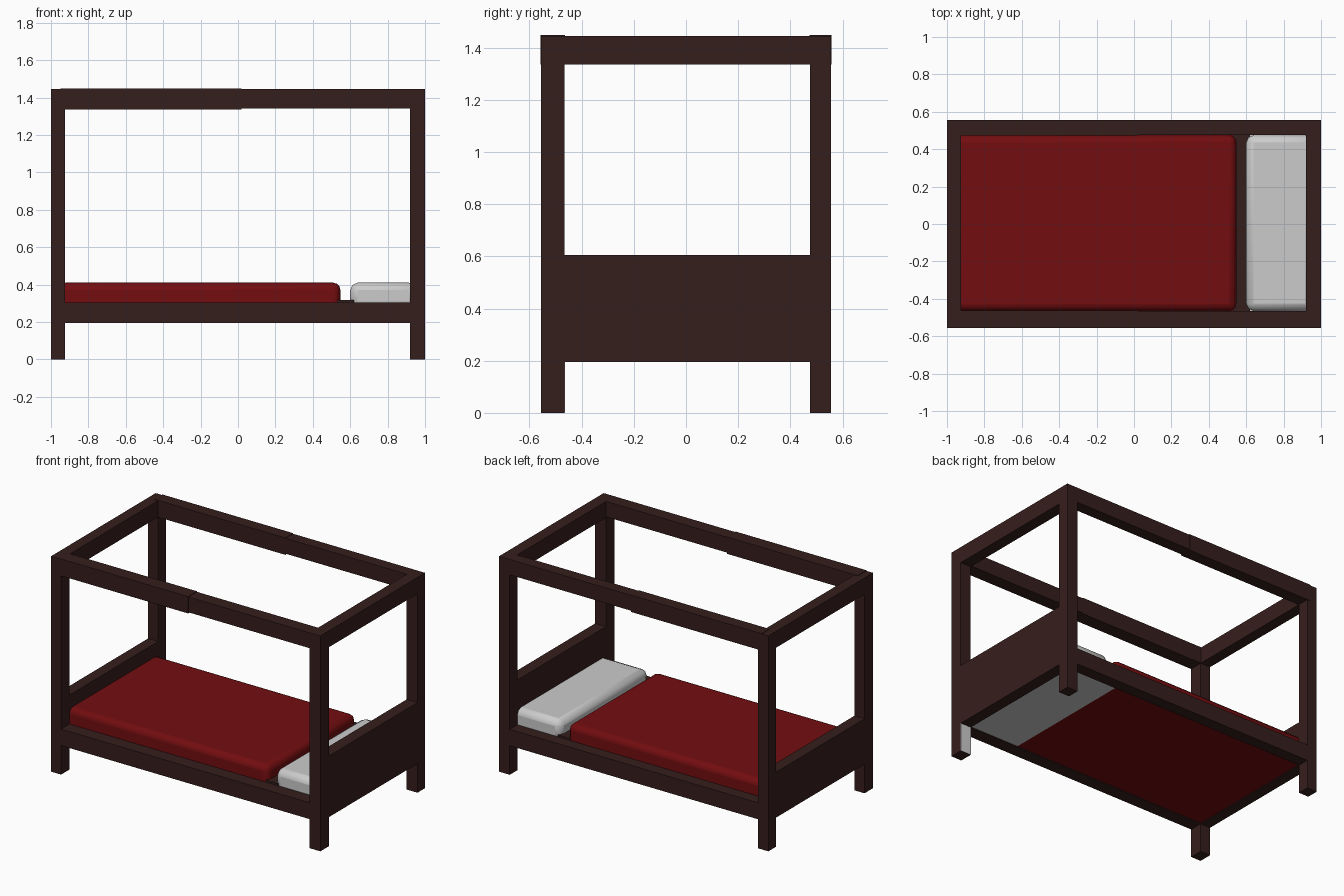
import bpy, bmesh

if "Cube" in bpy.data.objects:
    bpy.data.objects.remove(bpy.data.objects["Cube"])


def material(name, rgb):
    m = bpy.data.materials.new(name)
    m.diffuse_color = (*rgb, 1)
    m.use_nodes = True
    m.node_tree.nodes["Principled BSDF"].inputs["Base Color"].default_value = m.diffuse_color
    return m


WOOD = material("dark_wood", (0.036, 0.013, 0.012))
RED = material("red_cloth", (0.17, 0.004, 0.005))


def box(name, x, y, z, mat=None, bevel=0, segments=2):
    """Box from (min, max) ranges, optionally with rounded edges."""
    bm = bmesh.new()
    bmesh.ops.create_cube(bm, size=1)
    for v in bm.verts:
        v.co = [r[0] + (c + 0.5) * (r[1] - r[0]) for c, r in zip(v.co, (x, y, z))]
    me = bpy.data.meshes.new(name)
    bm.to_mesh(me)
    bm.free()
    ob = bpy.data.objects.new(name, me)
    bpy.context.collection.objects.link(ob)
    if mat:
        me.materials.append(mat)
    if bevel:
        mod = ob.modifiers.new("soft_edges", "BEVEL")
        mod.width, mod.segments = bevel, segments
    return ob


FRONT, BACK = (-0.555, -0.465), (0.475, 0.555)
FOOT, HEAD = (-1, -0.925), (0.92, 1)
INNER_X = (FOOT[1], HEAD[0])
INNER_Y = (FRONT[1], BACK[0])
TOP = 1.445

# Posts, lower rails and canopy rails
for side, y in (("front", FRONT), ("back", BACK)):
    for end, x in (("foot", FOOT), ("head", HEAD)):
        box(f"{side}_{end}_post", x, y, (0, TOP), WOOD)
    box(f"{side}_bed_rail", INNER_X, y, (0.195, 0.305), WOOD)
    box(f"{side}_canopy_rail", INNER_X, y, (1.342, TOP), WOOD)
    # slightly thicker sleeve on the foot half of the canopy rail
    box(f"{side}_canopy_sleeve", (-0.95, 0.02), (y[0] - 0.002, y[1] + 0.002),
        (1.335, TOP + 0.003), WOOD)

for end, x in (("foot", FOOT), ("head", HEAD)):
    box(f"{end}_canopy_rail", x, INNER_Y, (1.335, TOP), WOOD)

# End boards
box("headboard", HEAD, INNER_Y, (0.195, 0.605), WOOD)
box("footboard", FOOT, INNER_Y, (0.195, 0.50), WOOD)

# Bedding: mattress base, rounded blanket, pillow base and pillow
box("mattress_base", (FOOT[1], 0.545), INNER_Y, (0.2, 0.29), RED)
blanket = box("blanket", (-0.96, 0.547), INNER_Y, (0.22, 0.41), RED, 0.038, 3)
box("pillow_base", (0.545, HEAD[0]), INNER_Y, (0.2, 0.25))
box("pillow_gap_slat", (0.53, 0.62), INNER_Y, (0.25, 0.318), WOOD)
pillow = box("pillow", (0.6, 0.955), INNER_Y, (0.27, 0.41), None, 0.04, 2)

# Pale inner face of one head leg
box("leg_patch", HEAD, (FRONT[1] - 0.001, FRONT[1] + 0.001), (0.001, 0.195))

for ob in (blanket, pillow):
    bpy.ops.object.select_all(action="DESELECT")
    ob.select_set(True)
    bpy.context.view_layer.objects.active = ob
    bpy.ops.object.shade_smooth_by_angle(angle=0.6)
